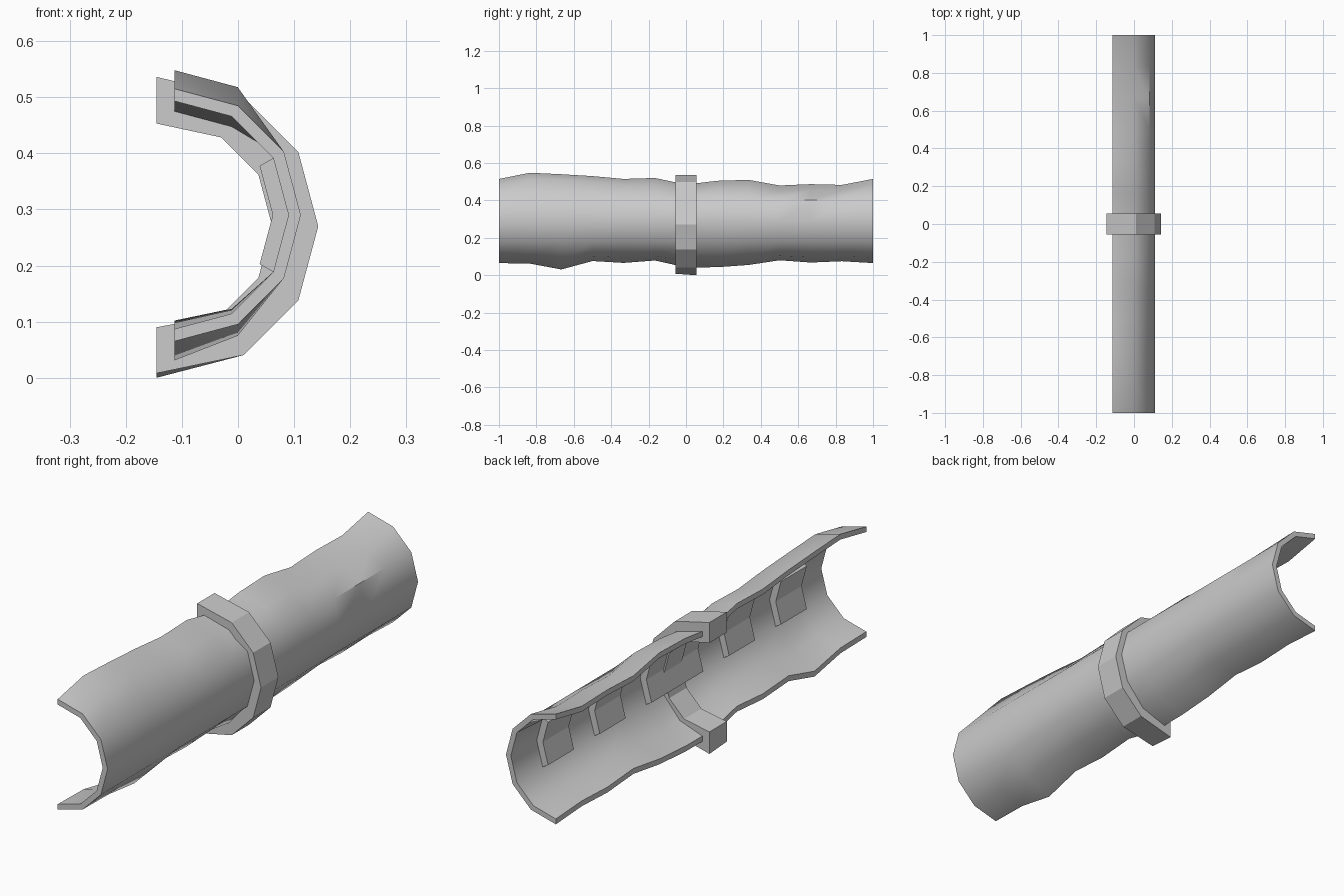
import bpy, bmesh, math

if "Cube" in bpy.data.objects:
    bpy.data.objects.remove(bpy.data.objects["Cube"])

SHELL_X, SHELL_Z = -0.113, 0.29


def arc(cx, cz, r, degrees):
    return [(cx + r * math.cos(math.radians(a)), cz + r * math.sin(math.radians(a)))
            for a in degrees]


def loft(name, rings, smooth=False):
    """Skin closed (x, y, z) loops together and cap both ends.
    Each loop is an outer row followed by the reversed inner row."""
    bm = bmesh.new()
    loops = [[bm.verts.new(p) for p in ring] for ring in rings]
    n = len(loops[0])
    for a, b in zip(loops, loops[1:]):
        for i in range(n):
            j = (i + 1) % n
            bm.faces.new((a[i], a[j], b[j], b[i]))
    for loop in (loops[0], loops[-1]):
        for i in range(n // 2 - 1):
            bm.faces.new((loop[i], loop[i + 1], loop[n - 2 - i], loop[n - 1 - i]))
    bmesh.ops.recalc_face_normals(bm, faces=bm.faces)
    mesh = bpy.data.meshes.new(name)
    bm.to_mesh(mesh)
    bm.free()
    obj = bpy.data.objects.new(name, mesh)
    bpy.context.collection.objects.link(obj)
    if smooth:
        bpy.ops.object.select_all(action='DESELECT')
        obj.select_set(True)
        bpy.context.view_layer.objects.active = obj
        bpy.ops.object.shade_smooth_by_angle(angle=math.radians(40))
    return obj


# Half-pipe shell with worn, wavy upper and lower lips (13 stations along y)
top_shift = [0, .033, .025, .015, 0, .005, -.03, -.01, -.005, -.035, -.028, -.032, 0]
low_shift = [0, -.003, -.034, .011, .001, .014, -.023, -.022, -.01, .015, .003, .01, 0]
angles = list(range(-90, 91, 30))
rings = []
for k, (up, low) in enumerate(zip(top_shift, low_shift)):
    shift = [low, low * 0.6, 0, 0, 0, up, up]
    y = -1 + k / 6
    outer, inner = (
        [(x, y, z + s) for (x, z), s in zip(arc(SHELL_X, SHELL_Z, r, angles), shift)]
        for r in (0.225, 0.203))
    rings.append(outer + inner[::-1])
loft("pipe_shell", rings, smooth=True)

# Thick collar around the middle, its lower lip dipping slightly at the back
rings = []
for y, dip in ((-0.056, 0.008), (0.056, 0.0)):
    outer = arc(-0.122, 0.27, 0.265, range(-60, 61, 30))
    inner = arc(-0.122, 0.27, 0.183, range(-60, 61, 30))
    outer = [(-0.145, dip)] + outer + [(-0.145, 0.536)]
    inner = [(-0.145, 0.09)] + inner + [(-0.145, 0.453)]
    rings.append([(x, y, z) for x, z in outer + inner[::-1]])
loft("middle_collar", rings)

# Raised blocks along the inner wall, mirrored about the middle
block = arc(SHELL_X, SHELL_Z, 0.208, (-30, 0, 30)) + arc(SHELL_X, SHELL_Z, 0.175, (30, 0, -30))
for side, sign in (("front", -1), ("back", 1)):
    for i in range(3):
        ys = (sign * i / 3, sign * (i / 3 + 1 / 6))
        loft(f"inner_block_{side}_{i + 1}", [[(x, y, z) for x, z in block] for y in ys])
